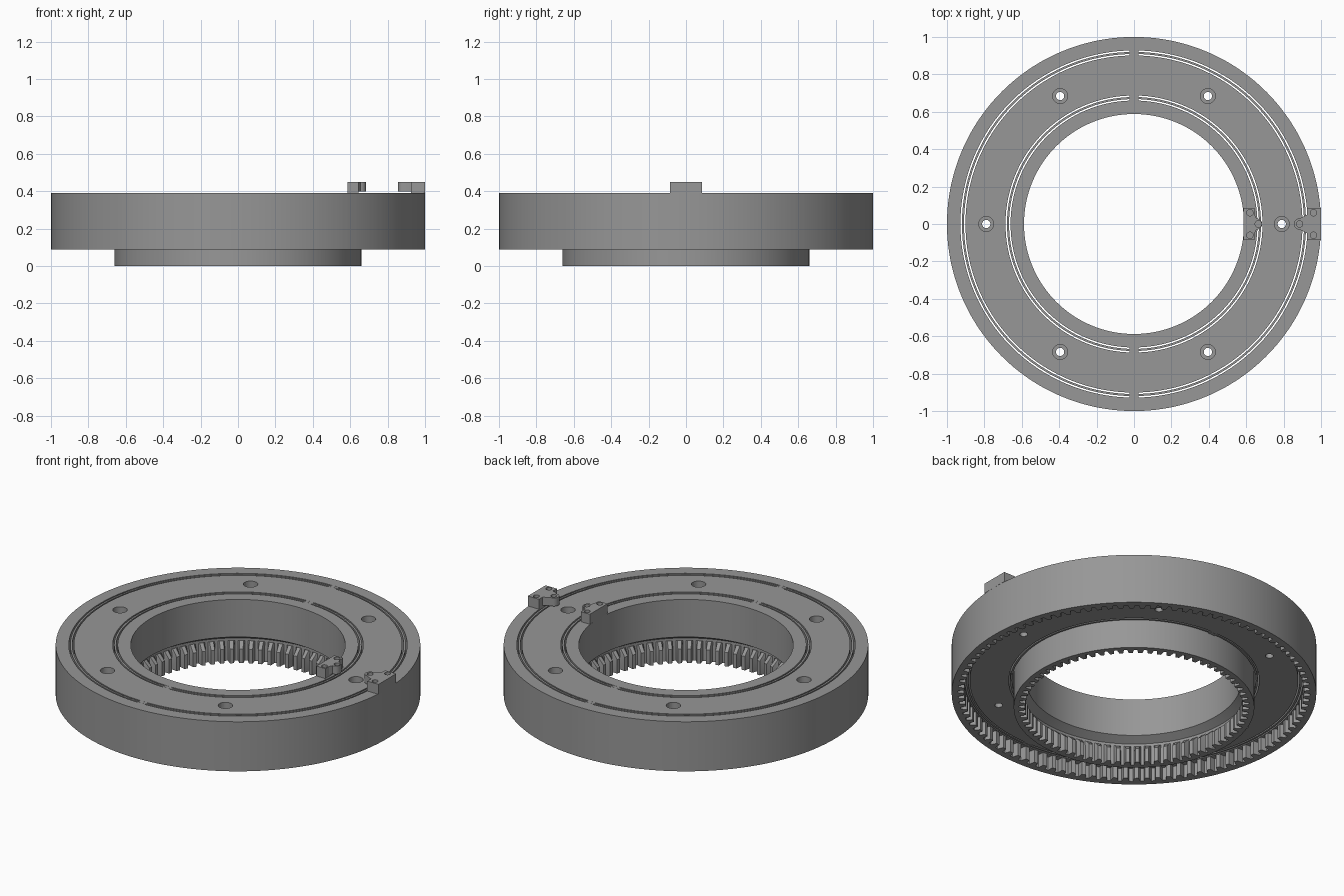
import bpy, bmesh, math

if "Cube" in bpy.data.objects:
    bpy.data.objects.remove(bpy.data.objects["Cube"])

TAU = 2 * math.pi
grey = bpy.data.materials.new("mid_grey")
grey.diffuse_color = (0.31, 0.31, 0.31, 1)
grey.use_nodes = True
grey.node_tree.nodes["Principled BSDF"].inputs["Base Color"].default_value = grey.diffuse_color


def finish(name, bm, angle=30):
    """Turn a bmesh into a named grey object with sharp edges kept."""
    bmesh.ops.recalc_face_normals(bm, faces=bm.faces)
    me = bpy.data.meshes.new(name)
    bm.to_mesh(me)
    bm.free()
    me.materials.append(grey)
    ob = bpy.data.objects.new(name, me)
    bpy.context.collection.objects.link(ob)
    smooth(ob, angle)
    return ob


def smooth(ob, angle=30):
    bpy.ops.object.select_all(action='DESELECT')
    bpy.context.view_layer.objects.active = ob
    ob.select_set(True)
    bpy.ops.object.shade_smooth_by_angle(angle=math.radians(angle))


def revolve(name, profile, teeth=60):
    """Closed ring profile; a radius given as (tip, root) is cut into teeth."""
    bm = bmesh.new()
    phases = (0.0, 0.32, 0.46, 0.86)      # root start/end, tip start/end
    n = teeth * 4
    loops = []
    for r, z in profile:
        loop = []
        for i in range(n):
            a = TAU * (i // 4 + phases[i % 4]) / teeth
            rad = r if not isinstance(r, tuple) else (r[1] if i % 4 < 2 else r[0])
            loop.append(bm.verts.new((rad * math.cos(a), rad * math.sin(a), z)))
        loops.append(loop)
    for k, lo in enumerate(loops):
        hi = loops[(k + 1) % len(loops)]
        for i in range(n):
            j = (i + 1) % n
            bm.faces.new((lo[i], lo[j], hi[j], hi[i]))
    return finish(name, bm)


def prism(name, outline, z0, z1):
    """Extruded plan outline."""
    bm = bmesh.new()
    face = bm.faces.new([bm.verts.new((x, y, z0)) for x, y in outline])
    new = bmesh.ops.extrude_face_region(bm, geom=[face])["geom"]
    bmesh.ops.translate(bm, vec=(0, 0, z1 - z0),
                        verts=[v for v in new if isinstance(v, bmesh.types.BMVert)])
    return finish(name, bm)


def drill(ob, holes):
    """Cut vertical round holes given as (x, y, radius, z0, z1)."""
    for x, y, r, z0, z1 in holes:
        ring = [(x + r * math.cos(TAU * i / 24), y + r * math.sin(TAU * i / 24))
                for i in range(24)]
        cutter = prism("hole_cutter", ring, z0, z1)
        mod = ob.modifiers.new("hole", 'BOOLEAN')
        mod.operation = 'DIFFERENCE'
        mod.solver = 'EXACT'
        mod.object = cutter
        bpy.context.view_layer.objects.active = ob
        bpy.ops.object.modifier_apply(modifier=mod.name)
        bpy.data.objects.remove(cutter)
    smooth(ob)


TOP, FLOOR, RIM = 0.39, 0.17, 0.09

# Outer wall with internal gear teeth along its lower edge
outer_gear = (0.932, 0.965)
revolve("outer_gear_ring", [(1, RIM), (1, TOP), (0.928, TOP), (0.928, FLOOR),
                            (outer_gear, FLOOR), (outer_gear, RIM)], 100)

# Inner sleeve: smooth bore, V groove, then internal teeth at the foot
inner_gear = (0.597, 0.632)
revolve("inner_gear_sleeve", [(0.66, 0), (0.66, TOP), (0.588, TOP), (0.588, 0.163),
                              (0.635, 0.135), (0.635, 0.12), (inner_gear, 0.085),
                              (inner_gear, 0)], 72)


def plain_ring(name, r0, r1):
    return revolve(name, [(r0, FLOOR), (r1, FLOOR), (r1, TOP), (r0, TOP)])


# Thin rings between the slits, and the broad middle plate
plain_ring("outer_thin_ring", 0.909, 0.920)
plain_ring("inner_thin_ring", 0.668, 0.679)
plate = plain_ring("middle_plate", 0.687, 0.901)

# Counterbored bolt holes
bolts = []
for k in range(6):
    x, y = 0.79 * math.cos(k * TAU / 6), 0.79 * math.sin(k * TAU / 6)
    bolts += [(x, y, 0.04, 0.26, 0.5), (x, y, 0.022, 0.1, 0.5)]
drill(plate, bolts)

# Bridges closing the slits at front and back
for side, s in (("back", 1), ("front", -1)):
    for ring, r0, r1 in (("outer", 0.8995, 0.9295), ("inner", 0.659, 0.6885)):
        prism(f"{ring}_{side}_bridge",
              [(-0.025, s * r0), (0.025, s * r0), (0.025, s * r1), (-0.025, s * r1)],
              FLOOR + 0.001, TOP - 0.0005)


def bracket(name, x_back, x_step, x_tip, holes):
    """Small T-shaped stop: wide foot with a raised rounded nose."""
    prism_foot = prism(name + "_foot", [(x_back, -0.085), (x_step, -0.085),
                                        (x_step, 0.085), (x_back, 0.085)], TOP, 0.45)
    d = 1 if x_tip > x_step else -1
    r = 0.03
    cx = x_tip - d * r
    arc = [(cx + d * r * math.cos(a), r * math.sin(a))
           for a in (math.radians(t) for t in range(-90, 91, 15))]
    # the nose fillets out where it meets the foot
    nose = prism(name + "_nose", [(x_step, -0.05)] + arc + [(x_step, 0.05)],
                 TOP + 0.01, 0.45)
    for x, y in holes:
        target = nose if y == 0 else prism_foot
        drill(target, [(x, y, 0.017, 0.41, 0.5)])


bracket("inner_stop", 0.585, 0.645, 0.685, [(0.62, 0.06), (0.62, -0.06), (0.664, 0)])
bracket("outer_stop", 1.0, 0.925, 0.855, [(0.96, 0.06), (0.96, -0.06), (0.885, 0)])
